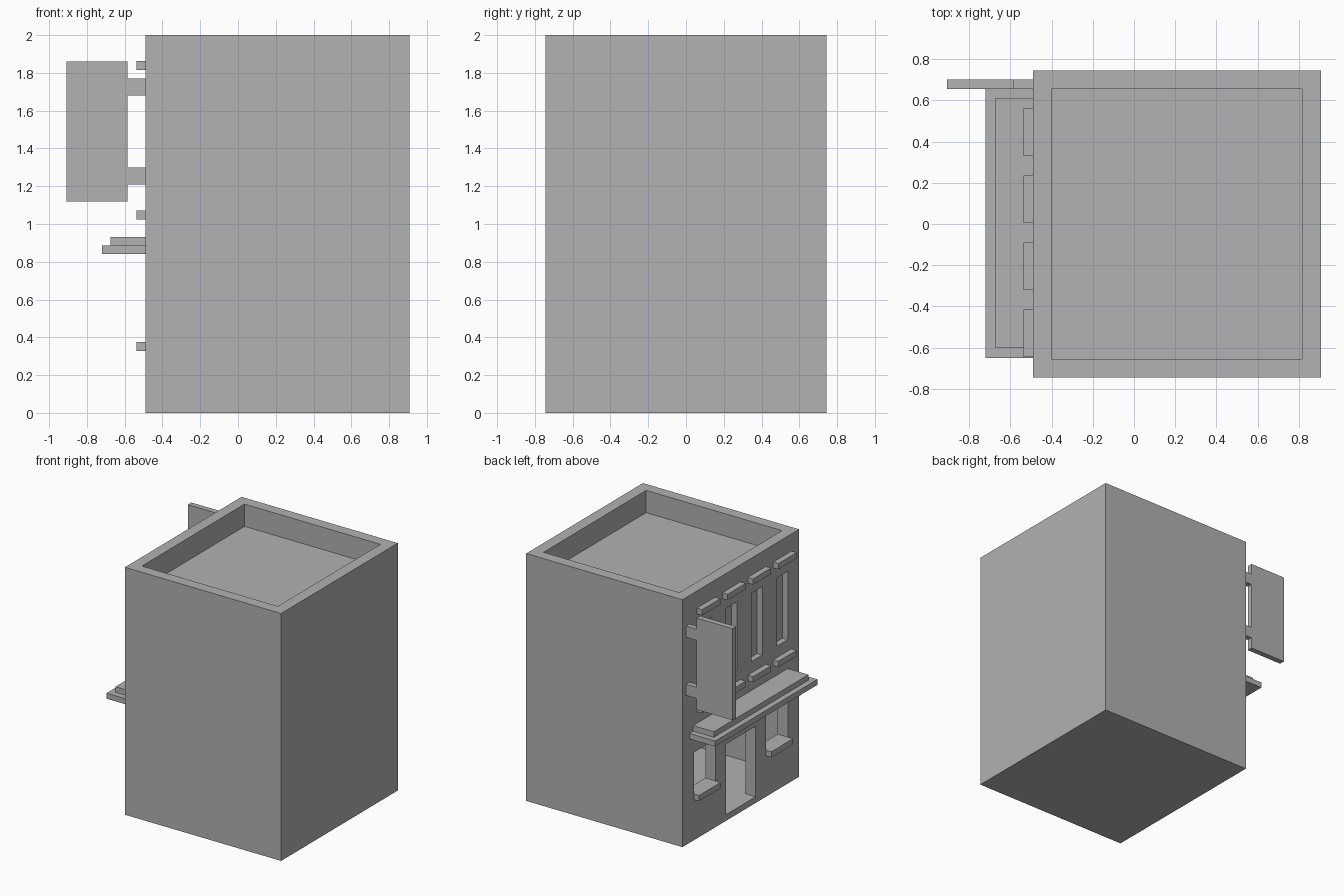
import bpy

default = bpy.data.objects.get("Cube")
if default:
    bpy.data.objects.remove(default, do_unlink=True)

# Single flat colour
grey = bpy.data.materials.new("plain grey")
grey.use_nodes = True
colour = (0.445, 0.445, 0.445, 1)
grey.diffuse_color = colour
grey.node_tree.nodes["Principled BSDF"].inputs["Base Color"].default_value = colour


def box(name, x, y, z):
    """Box spanning the given (low, high) ranges."""
    (x0, x1), (y0, y1), (z0, z1) = x, y, z
    corners = [(a, b, c) for a in x for b in y for c in z]
    faces = [(0, 1, 3, 2), (4, 6, 7, 5), (0, 4, 5, 1),
             (2, 3, 7, 6), (0, 2, 6, 4), (1, 5, 7, 3)]
    mesh = bpy.data.meshes.new(name)
    mesh.from_pydata(corners, [], faces)
    mesh.materials.append(grey)
    ob = bpy.data.objects.new(name, mesh)
    bpy.context.collection.objects.link(ob)
    return ob


def cut(target, x, y, z):
    """Remove a box-shaped volume from the target."""
    cutter = box("cutter", x, y, z)
    cutter.hide_render = True
    mod = target.modifiers.new("opening", 'BOOLEAN')
    mod.operation = 'DIFFERENCE'
    mod.solver = 'EXACT'
    mod.object = cutter
    bpy.context.view_layer.objects.active = target
    bpy.ops.object.modifier_apply(modifier=mod.name)
    bpy.data.objects.remove(cutter, do_unlink=True)


FACE = -0.49                 # facade plane
INNER_X = (-0.40, 0.815)     # inside of the walls
INNER_Y = (-0.655, 0.655)
FLOOR = 0.05

# Building shell with roof well and ground-floor room
building = box("building", (FACE, 0.907), (-0.745, 0.745), (0, 2))
cut(building, INNER_X, INNER_Y, (1.82, 2.1))
cut(building, INNER_X, INNER_Y, (FLOOR, 0.9))

# Doorway and ground-floor windows open into the room
through = (FACE - 0.1, -0.3)
cut(building, through, (-0.19, 0.19), (FLOOR, 0.62))
for side, low in (("left", 0.325), ("right", -0.6)):
    span = (low, low + 0.275)
    cut(building, through, span, (0.375, 0.71))
    box(side + "_window_sill", (FACE - 0.047, FACE), span, (0.328, 0.375))

# Upper windows: shallow recesses, each with a lintel and a sill
for i in range(4):
    y = 0.445 - i * 0.325
    cut(building, (FACE - 0.1, FACE + 0.047), (y - 0.07, y + 0.07), (1.163, 1.717))
    for part, z in (("upper_lintel", 1.815), ("upper_sill", 1.025)):
        box(f"{part}_{i + 1}", (FACE - 0.047, FACE),
            (y - 0.116, y + 0.116), (z, z + 0.047))

# Stepped canopy over the entrance
box("canopy_lower_slab", (-0.72, FACE), (-0.65, 0.655), (0.84, 0.885))
box("canopy_upper_slab", (-0.675, FACE), (-0.6, 0.608), (0.885, 0.93))

# Projecting sign board on two brackets
SIGN_Y = (0.655, 0.7)
box("sign_board", (-0.907, -0.585), SIGN_Y, (1.12, 1.86))
for part, z in (("lower", 1.21), ("upper", 1.68)):
    box(part + "_sign_bracket", (-0.585, FACE), SIGN_Y, (z, z + 0.09))
